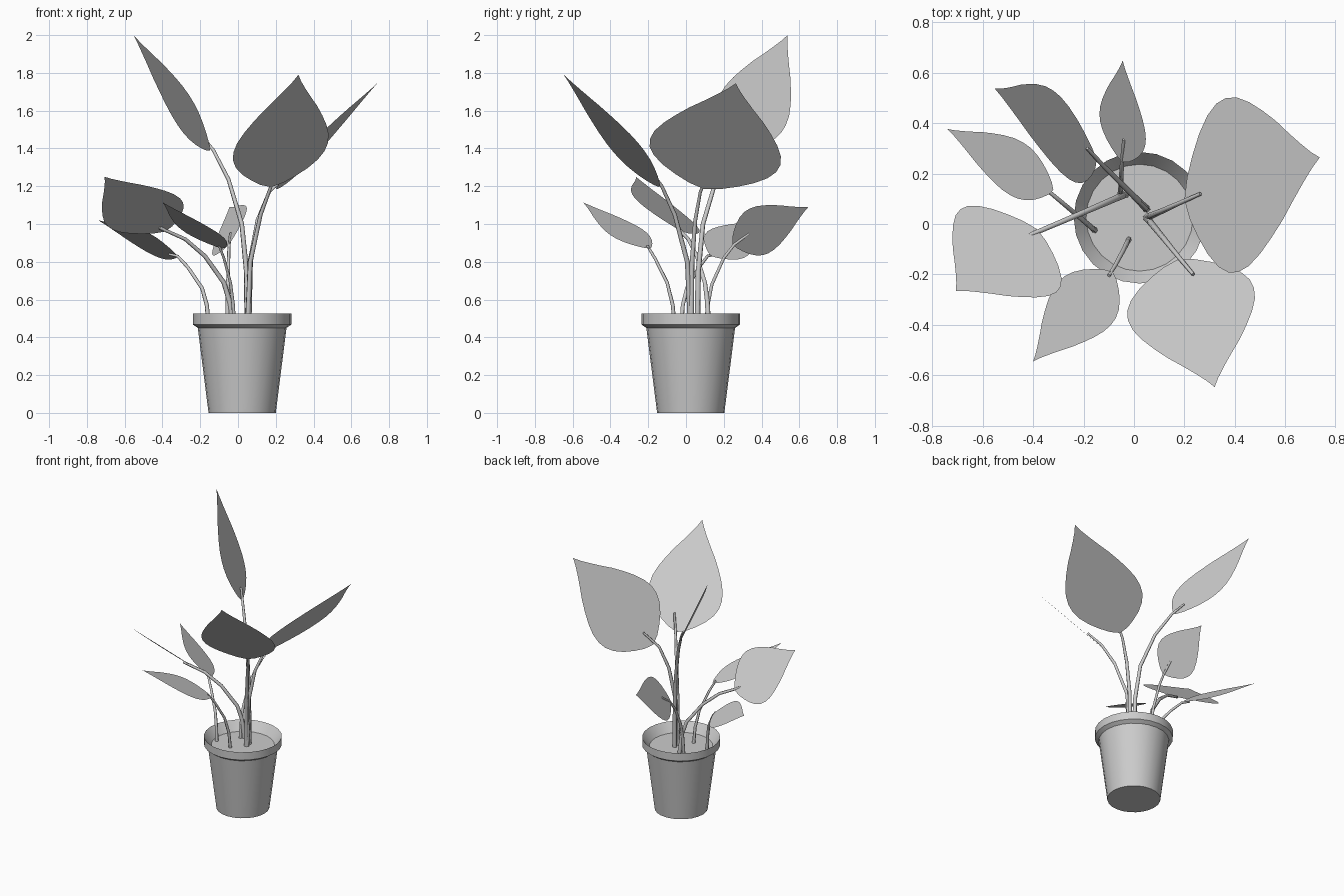
import bpy, bmesh, math
from mathutils import Vector

if "Cube" in bpy.data.objects:
    bpy.data.objects.remove(bpy.data.objects["Cube"])

CX, CY, SIDES = 0.022, 0.025, 24


def finish(name, bm, smooth=False):
    me = bpy.data.meshes.new(name)
    bm.to_mesh(me)
    bm.free()
    ob = bpy.data.objects.new(name, me)
    bpy.context.collection.objects.link(ob)
    if smooth:
        bpy.ops.object.select_all(action='DESELECT')
        bpy.context.view_layer.objects.active = ob
        ob.select_set(True)
        bpy.ops.object.shade_smooth_by_angle(angle=math.radians(30))
    return ob


def lathe(name, profile, cap_start=False, cap_end=False):
    bm = bmesh.new()
    rings = []
    for r, z in profile:
        rings.append([bm.verts.new((CX + r * math.cos(2 * math.pi * i / SIDES),
                                    CY + r * math.sin(2 * math.pi * i / SIDES), z))
                      for i in range(SIDES)])
    for a, b in zip(rings, rings[1:]):
        for i in range(SIDES):
            j = (i + 1) % SIDES
            bm.faces.new((a[i], a[j], b[j], b[i]))
    if cap_start:
        bm.faces.new(rings[0][::-1])
    if cap_end:
        bm.faces.new(rings[-1])
    return finish(name, bm, True)


# pot with thick rim band and sloping inside, then the soil disc
lathe("pot", [(.178, 0), (.235, .45), (.261, .468), (.261, .525), (.212, .46)], cap_start=True)
lathe("soil", [(.213, .459), (.212, .46)], cap_end=True)

# half-width of the shared leaf outline along its length
OUTLINE = [(.03, .24), (.08, .47), (.14, .69), (.21, .87), (.28, .97), (.35, 1), (.43, .97),
           (.52, .87), (.61, .73), (.7, .57), (.79, .38), (.87, .22), (.94, .09)]


def leaf(name, base, tip, half):
    b, t, w = Vector(base), Vector(tip), Vector(half)
    bm = bmesh.new()
    spine = [bm.verts.new(b)]
    left, right = [spine[0]], [spine[0]]
    for u, k in OUTLINE:
        c = b.lerp(t, u)
        spine.append(bm.verts.new(c))
        left.append(bm.verts.new(c + w * k))
        right.append(bm.verts.new(c - w * k))
    end = bm.verts.new(t)
    for i in range(len(spine)):
        nxt = i + 1
        last = nxt == len(spine)
        for side in (left, right):
            if last:
                vs = [spine[i], end, side[i]]
            elif i == 0:
                vs = [spine[0], spine[1], side[1]]
            else:
                vs = [spine[i], spine[nxt], side[nxt], side[i]]
            bm.faces.new(vs)
    bmesh.ops.recalc_face_normals(bm, faces=bm.faces)
    if sum(f.normal.z for f in bm.faces) < 0:
        bmesh.ops.reverse_faces(bm, faces=bm.faces)
    return finish(name, bm)


def stem(name, pts, r0, r1):
    cu = bpy.data.curves.new(name, 'CURVE')
    cu.dimensions = '3D'
    cu.bevel_depth = 1.0
    cu.bevel_resolution = 1
    cu.use_fill_caps = True
    sp = cu.splines.new('POLY')
    sp.points.add(len(pts) - 1)
    for i, p in enumerate(pts):
        sp.points[i].co = (*p, 1)
        sp.points[i].radius = r0 + (r1 - r0) * i / (len(pts) - 1)
    ob = bpy.data.objects.new(name, cu)
    bpy.context.collection.objects.link(ob)


# each leaf: base, tip, half-width vector
leaf("leaf_back_left_tall", (-.148, .255, 1.39), (-.553, .538, 2.0), (-.03, .175, -.08))
leaf("leaf_right_large", (.2, .095, 1.185), (.737, .264, 1.745), (-.025, .345, -.07))
leaf("leaf_front_right", (.175, -.14, 1.195), (.32, -.647, 1.79), (.25, .065, .025))
leaf("leaf_left", (-.385, -.02, .96), (-.707, -.265, 1.25), (-.19, .165, -.075))
leaf("leaf_left_low", (-.32, .135, .83), (-.74, .377, 1.02), (.025, .105, -.065))
leaf("leaf_front_left", (-.085, -.19, .87), (-.4, -.545, 1.115), (.105, -.085, -.015))
leaf("leaf_back", (-.045, .245, .895), (-.045, .648, 1.09), (.092, -.05, .118))

# each stem: path points, rising from the soil
stem("stem_back_left_tall", [(.05, .06, .45), (.045, .065, .75), (.02, .09, 1.0), (-.05, .16, 1.235),
     (-.13, .24, 1.39), (-.185, .3, 1.46)], .016, .007)
stem("stem_right_large", [(.055, .027, .45), (.065, .032, .8), (.105, .049, 1.02), (.165, .076, 1.17),
     (.264, .12, 1.265)], .016, .007)
stem("stem_front_right", [(.05, .025, .45), (.065, .007, .8), (.12, -.06, 1.05), (.175, -.128, 1.2),
     (.235, -.2, 1.3)], .015, .007)
stem("stem_left", [(-.03, .12, .45), (-.045, .113, .59), (-.075, .1, .69), (-.175, .057, .83), (-.28, .012, .92),
     (-.415, -.045, .98)], .015, .009)
stem("stem_left_low", [(-.155, -.025, .45), (-.165, -.017, .57), (-.19, .005, .66), (-.265, .068, .77),
     (-.32, .114, .83), (-.363, .15, .84)], .012, .007)
stem("stem_front_left", [(-.02, -.06, .45), (-.025, -.07, .57), (-.04, -.1, .69), (-.075, -.165, .82),
     (-.1, -.205, .885)], .011, .007)
stem("stem_back", [(-.055, .105, .45), (-.055, .115, .57), (-.053, .137, .68), (-.05, .2, .82),
     (-.047, .255, .89), (-.04, .335, .95)], .012, .007)
